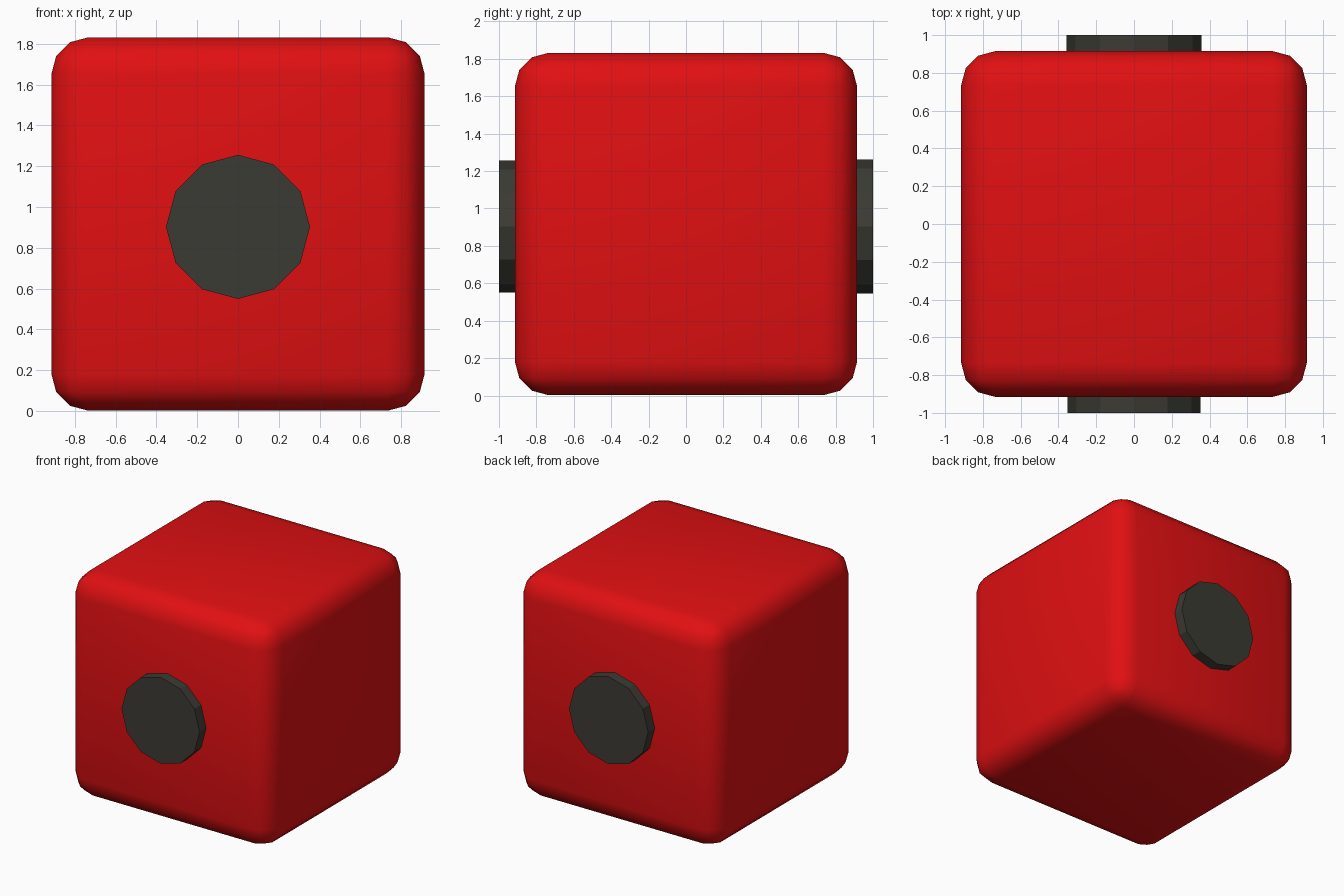
import bpy, bmesh, math
from mathutils import Matrix

if "Cube" in bpy.data.objects:
    bpy.data.objects.remove(bpy.data.objects["Cube"])


def material(name, rgb):
    m = bpy.data.materials.new(name)
    m.diffuse_color = (*rgb, 1.0)
    m.use_nodes = True
    m.node_tree.nodes["Principled BSDF"].inputs["Base Color"].default_value = m.diffuse_color
    return m


red = material("red", (0.75, 0.005, 0.006))
dark = material("dark grey", (0.044, 0.043, 0.034))

HALF, CENTRE = 0.915, 0.917


def add_object(name, bm, mat, smooth):
    me = bpy.data.meshes.new(name)
    bmesh.ops.recalc_face_normals(bm, faces=bm.faces[:])
    for f in bm.faces:
        f.smooth = smooth
    bm.to_mesh(me)
    bm.free()
    me.materials.append(mat)
    ob = bpy.data.objects.new(name, me)
    bpy.context.collection.objects.link(ob)
    return ob


# Rounded block
bm = bmesh.new()
bmesh.ops.create_cube(bm, size=2 * HALF, matrix=Matrix.Translation((0, 0, CENTRE)))
bmesh.ops.bevel(bm, geom=bm.edges[:], offset=0.18, segments=3, profile=0.5,
                affect='EDGES', clamp_overlap=True)
add_object("block", bm, red, True)


# Twelve-sided pegs sticking out of the front and back
def peg(name, side, radius):
    inner = HALF - 0.03
    b = bmesh.new()
    mat = (Matrix.Translation((0, side * (1.0 + inner) / 2, 0.903))
           @ Matrix.Rotation(math.pi / 2, 4, 'X'))
    bmesh.ops.create_cone(b, cap_ends=True, segments=12, radius1=radius,
                          radius2=radius, depth=1.0 - inner, matrix=mat)
    add_object(name, b, dark, False)


peg("front_peg", -1, 0.353)
peg("back_peg", 1, 0.358)
